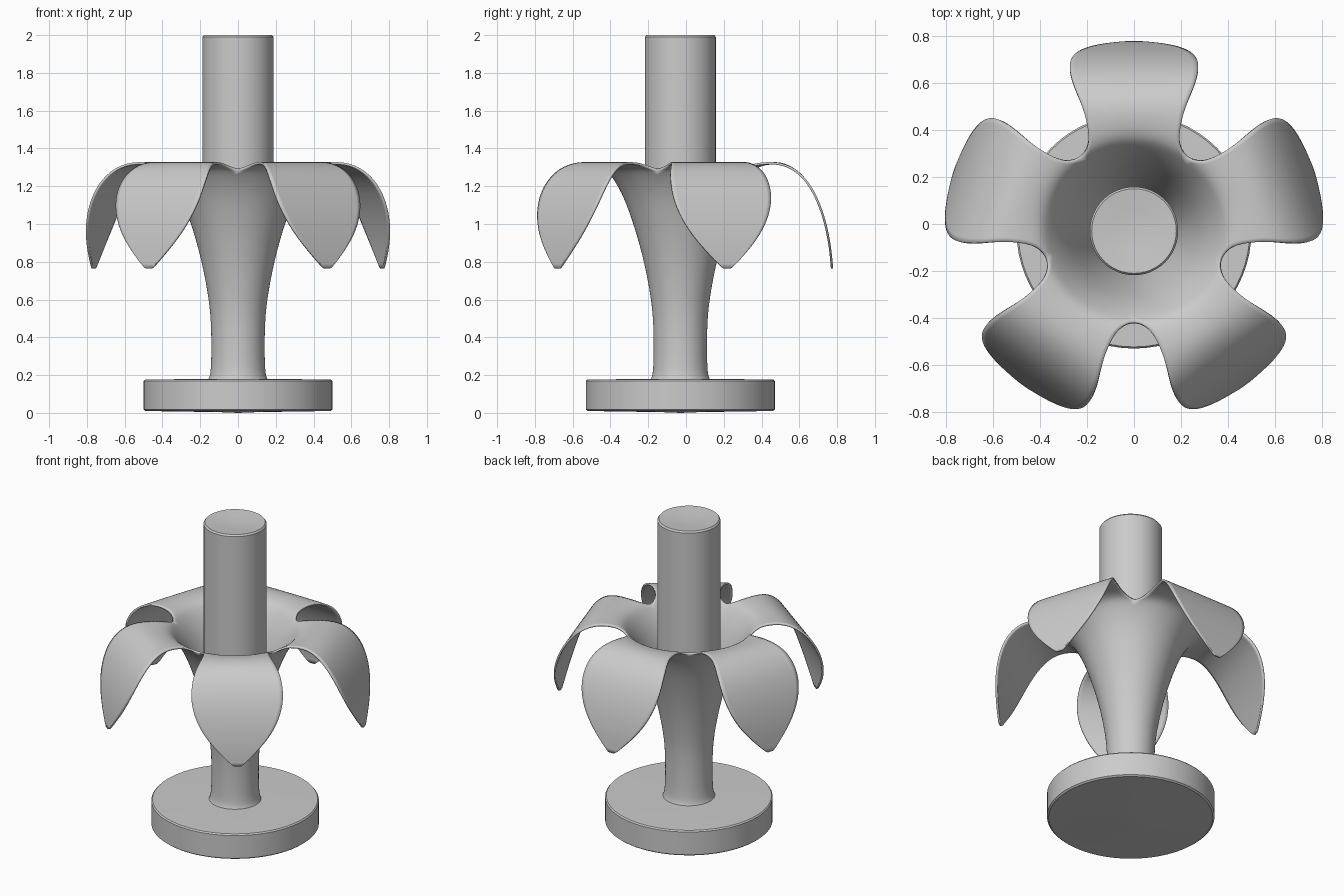
import bpy, bmesh, math
from math import sin, cos, pi

if "Cube" in bpy.data.objects:
    bpy.data.objects.remove(bpy.data.objects["Cube"])

CY = -0.03  # y of the central axis


def finish(bm, name, angle):
    bmesh.ops.recalc_face_normals(bm, faces=bm.faces)
    mesh = bpy.data.meshes.new(name)
    bm.to_mesh(mesh)
    bm.free()
    ob = bpy.data.objects.new(name, mesh)
    bpy.context.collection.objects.link(ob)
    ob.location.y = CY
    bpy.ops.object.select_all(action='DESELECT')
    ob.select_set(True)
    bpy.context.view_layer.objects.active = ob
    bpy.ops.object.shade_smooth_by_angle(angle=math.radians(angle))
    return ob


def lathe(name, profile, steps):
    bm = bmesh.new()
    vs = [bm.verts.new((r, 0, z)) for r, z in profile]
    es = [bm.edges.new(p) for p in zip(vs, vs[1:])]
    bmesh.ops.spin(bm, geom=vs + es, cent=(0, 0, 0), axis=(0, 0, 1),
                   angle=2 * pi, steps=steps)
    bmesh.ops.remove_doubles(bm, verts=bm.verts, dist=1e-4)
    return finish(bm, name, 35)


# Round foot and candle
lathe("base", [(0, 0), (.1, .004), (.49, .01), (.5, .018), (.5, .168),
               (.493, .176), (.2, .18), (0, .18)], 64)
lathe("candle", [(0, .82), (.17, .82), (.188, .84), (.188, 1.99),
                 (.18, 2.0), (.09, 1.992), (0, 1.985)], 48)

# Stem and cup rings (radius, z)
STEM = [(.155, .17), (.138, .2), (.135, .35), (.138, .5), (.152, .62),
        (.18, .77), (.213, .9), (.25, 1.02), (.29, 1.13), (.33, 1.21),
        (.38, 1.283)]
# Petal rows (centre radius, z, half width, edge sag towards the axis)
PETAL = [(.41, 1.305, .195, .05), (.45, 1.319, .19, .04),
         (.53, 1.326, .212, .012), (.61, 1.29, .255, 0),
         (.68, 1.215, .275, 0), (.725, 1.13, .273, 0),
         (.758, 1.04, .245, 0), (.78, .95, .195, 0),
         (.795, .86, .12, 0), (.803, .765, .025, 0)]
N = 6  # strips per petal
SEG = 5 * N

bm = bmesh.new()
rings = []
for r, z in STEM:
    rings.append([bm.verts.new((r * cos(pi / 2 + 2 * pi * i / SEG),
                                r * sin(pi / 2 + 2 * pi * i / SEG), z))
                  for i in range(SEG)])
for a, b in zip(rings, rings[1:]):
    for i in range(SEG):
        j = (i + 1) % SEG
        bm.faces.new((a[i], a[j], b[j], b[i]))

# Five drooping petals continuing from the cup rim
for k in range(5):
    ang = pi / 2 + 2 * pi * k / 5
    prev = [rings[-1][(k * N - N // 2 + i) % SEG] for i in range(N + 1)]
    for r, z, w, sag in PETAL:
        row = []
        for i in range(N + 1):
            u = 2 * i / N - 1
            d, s = r - sag * u * u, w * u
            row.append(bm.verts.new((d * cos(ang) - s * sin(ang),
                                     d * sin(ang) + s * cos(ang), z)))
        for i in range(N):
            bm.faces.new((prev[i], prev[i + 1], row[i + 1], row[i]))
        prev = row

flower = finish(bm, "flower_holder", 60)
sub = flower.modifiers.new("smooth", 'SUBSURF')
sub.levels = sub.render_levels = 2
sol = flower.modifiers.new("thickness", 'SOLIDIFY')
sol.thickness = .012
sol.offset = 0
